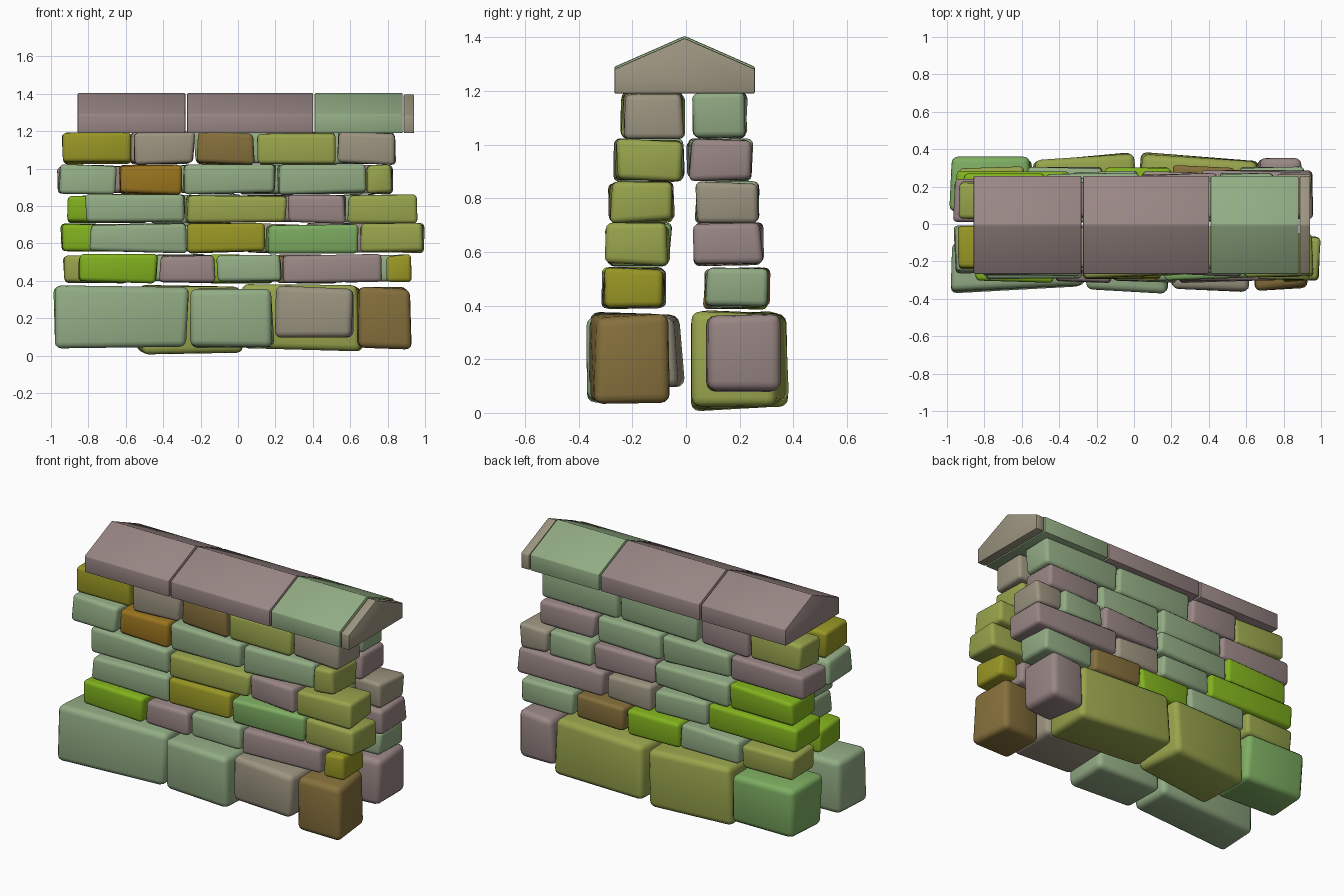
import bpy, bmesh, random
from mathutils import Matrix, Vector

random.seed(4)
cube = bpy.data.objects.get("Cube")
if cube:
    bpy.data.objects.remove(cube)


# Flat colours
def linear(c):
    c /= 255
    return c / 12.92 if c < 0.04 else ((c + 0.055) / 1.055) ** 2.4


def material(name, *rgb):
    m = bpy.data.materials.new(name)
    m.use_nodes = True
    colour = [linear(c) for c in rgb] + [1]
    m.diffuse_color = colour
    m.node_tree.nodes["Principled BSDF"].inputs["Base Color"].default_value = colour
    return m


MATS = {
    "sage": material("sage stone", 146, 172, 132),
    "green": material("green stone", 126, 174, 98),
    "lime": material("lime stone", 130, 178, 30),
    "moss": material("moss stone", 152, 164, 76),
    "olive": material("olive stone", 152, 150, 36),
    "ochre": material("ochre stone", 154, 116, 30),
    "brown": material("brown stone", 134, 112, 60),
    "taupe": material("taupe stone", 156, 148, 128),
    "mauve": material("mauve stone", 152, 134, 132),
}


def finish(bm, name, colour, angle):
    bmesh.ops.recalc_face_normals(bm, faces=bm.faces[:])
    mesh = bpy.data.meshes.new(name)
    bm.to_mesh(mesh)
    bm.free()
    mesh.materials.append(MATS[colour])
    ob = bpy.data.objects.new(name, mesh)
    bpy.context.collection.objects.link(ob)
    bpy.ops.object.select_all(action="DESELECT")
    ob.select_set(True)
    bpy.context.view_layer.objects.active = ob
    bpy.ops.object.shade_smooth_by_angle(angle=angle)


# Slightly crooked block with rounded edges
def stone(name, colour, low, high, yaw=0, rough=0.012, round_by=0.022):
    low, high = Vector(low), Vector(high)
    bm = bmesh.new()
    bmesh.ops.create_cube(bm, size=1)
    size = high - low
    turn = Matrix.Rotation(yaw, 3, "Z")
    for v in bm.verts:
        wobble = Vector([random.uniform(-rough, rough * 0.5) for _ in range(3)])
        offset = Vector([c * s for c, s in zip(v.co, size)])
        offset += Vector([w * (1 if c > 0 else -1) for w, c in zip(wobble, v.co)])
        v.co = (low + high) / 2 + turn @ offset
    bmesh.ops.bevel(bm, geom=bm.edges[:], offset=round_by, segments=3,
                    profile=0.5, affect="EDGES", clamp_overlap=True)
    finish(bm, name, colour, 1.0)


# Each course: y range, z range, then the joints along x and the colours between
FRONT = [
    (-.31, -.08, .39, .54, (-.86, -.425, -.115, .24, .78, .93), "lime mauve sage mauve olive"),
    (-.295, -.06, .55, .705, (-.8, -.275, .145, .645, 1), "sage olive green moss"),
    (-.28, -.05, .71, .86, (-.82, -.28, .265, .58, .965), "sage moss mauve moss"),
    (-.26, -.01, .865, 1.02, (-.965, -.645, -.3, .21, .685, .83), "sage ochre sage sage moss"),
    (-.24, -.01, 1.025, 1.195, (-.945, -.565, -.225, .095, .525, .85), "olive taupe brown moss taupe"),
]
BACK = [
    (.07, .305, .39, .54, (-.94, -.58, -.16, .2, .55, .92), "moss sage lime brown sage"),
    (.03, .285, .55, .705, (-.95, -.33, .03, .36, .96), "lime sage taupe mauve"),
    (.04, .27, .71, .86, (-.92, -.47, .03, .45, .75, .95), "lime sage mauve sage taupe"),
    (.01, .245, .865, 1.02, (-.97, -.46, 0, .45, .84), "mauve sage sage mauve"),
    (.03, .225, 1.025, 1.195, (-.94, -.58, -.24, .3, .84), "moss mauve sage sage"),
]
for side, courses in (("front", FRONT), ("back", BACK)):
    for n, (y0, y1, z0, z1, joints, colours) in enumerate(courses, 1):
        for k, colour in enumerate(colours.split()):
            stone(f"{side}_course_{n}_stone_{k + 1}", colour,
                  (joints[k] + .005, y0, z0), (joints[k + 1] - .005, y1, z1),
                  random.uniform(-.03, .03))

# Large footing stones: x range, y range, z range, turn about z
FOOTING = [
    ("front", "sage", -.98, -.27, -.355, -.07, .04, .37, .04),
    ("front", "sage", -.255, .185, -.36, -.06, .045, .37, -.03),
    ("front", "taupe", .2, .625, -.36, -.02, .1, .37, -.06),
    ("front", "brown", .64, .91, -.36, -.07, .04, .37, .1),
    ("back", "green", -.98, -.55, .06, .355, .06, .37, -.01),
    ("back", "moss", -.53, .015, .03, .365, .01, .38, .09),
    ("back", "moss", .03, .66, .03, .36, .03, .38, -.06),
    ("back", "mauve", .67, .9, .075, .355, .08, .37, .06),
]
for n, (side, colour, x0, x1, y0, y1, z0, z1, yaw) in enumerate(FOOTING, 1):
    stone(f"{side}_footing_{n}", colour, (x0, y0, z0), (x1, y1, z1), yaw, .018, .034)


# Gabled coping stones along the top
def coping(name, colour, x0, x1, drop=0):
    outline = [(-.267, 1.19), (.257, 1.19), (.257, 1.29 - drop),
               (-.005, 1.405 - drop), (-.267, 1.29 - drop)]
    bm = bmesh.new()
    face = bm.faces.new([bm.verts.new((x0, y, z)) for y, z in outline])
    moved = bmesh.ops.extrude_face_region(bm, geom=[face])["geom"]
    bmesh.ops.translate(bm, vec=(x1 - x0, 0, 0),
                        verts=[g for g in moved if isinstance(g, bmesh.types.BMVert)])
    bmesh.ops.bevel(bm, geom=bm.edges[:], offset=.006, segments=2,
                    profile=.5, affect="EDGES", clamp_overlap=True)
    finish(bm, name, colour, .6)


coping("coping_right", "mauve", -.857, -.282)
coping("coping_middle", "mauve", -.272, .402)
coping("coping_left", "sage", .41, .88)
coping("coping_end_slab", "taupe", .886, .942, .008)
